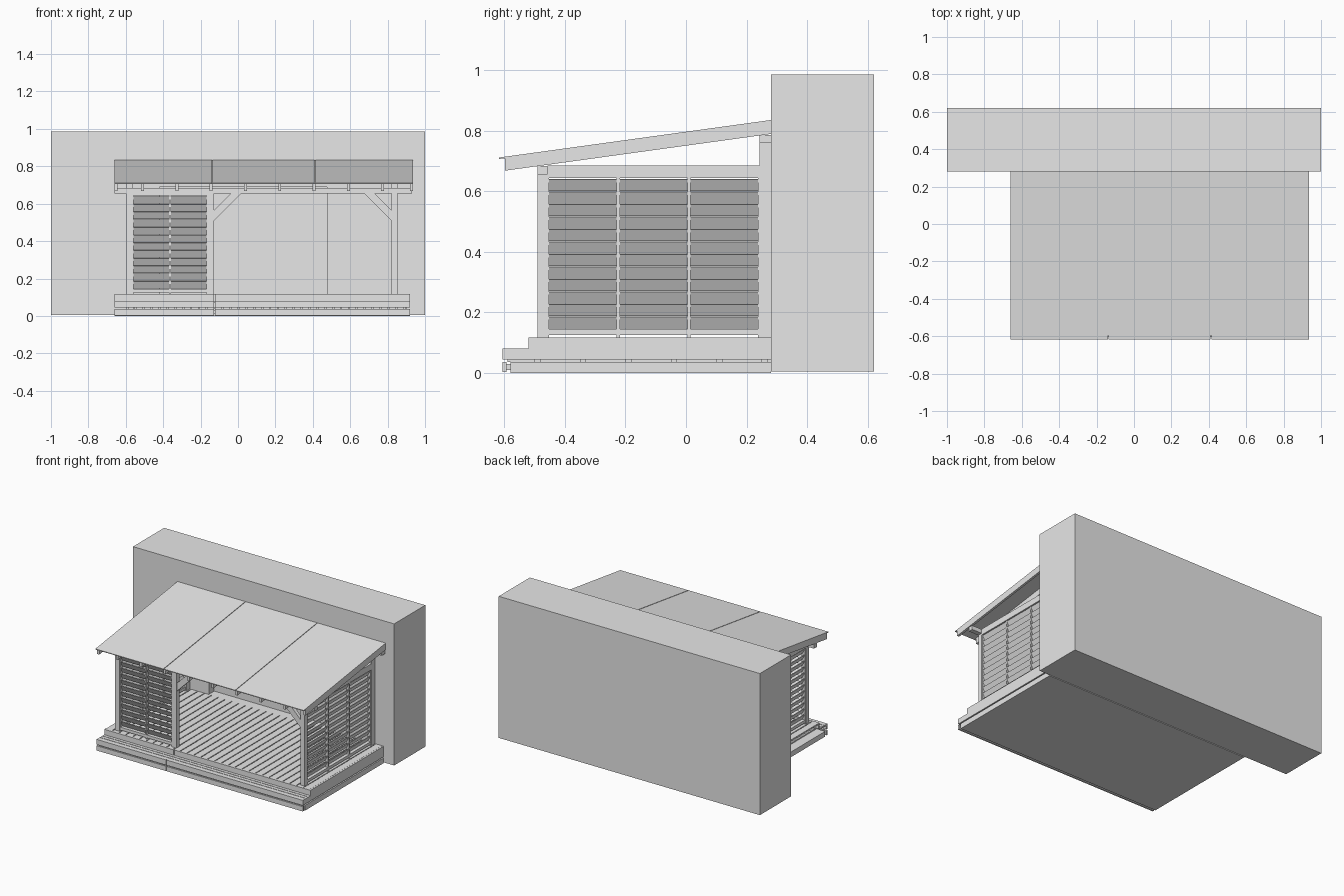
import bpy, bmesh, math
from mathutils import Matrix, Vector

old = bpy.data.objects.get("Cube")
if old:
    bpy.data.objects.remove(old, do_unlink=True)

grey = bpy.data.materials.new("plain_grey")
grey.use_nodes = True
COLOUR = (0.8, 0.8, 0.8, 1)
grey.diffuse_color = COLOUR
grey.node_tree.nodes["Principled BSDF"].inputs["Base Color"].default_value = COLOUR


def finish(name, bm):
    bmesh.ops.recalc_face_normals(bm, faces=bm.faces)
    mesh = bpy.data.meshes.new(name)
    bm.to_mesh(mesh)
    bm.free()
    mesh.materials.append(grey)
    obj = bpy.data.objects.new(name, mesh)
    bpy.context.collection.objects.link(obj)
    return obj


def add_box(bm, x, y, z, tilt=None):
    """Box from ranges, optionally turned about its own centre."""
    centre = Vector([(r[0] + r[1]) / 2 for r in (x, y, z)])
    size = [r[1] - r[0] for r in (x, y, z)]
    m = Matrix.Translation(centre) @ (tilt or Matrix()) @ Matrix.Diagonal((*size, 1))
    bmesh.ops.create_cube(bm, size=1, matrix=m)


def boxes(name, items):
    bm = bmesh.new()
    for item in items:
        add_box(bm, *item)
    return finish(name, bm)


def add_prism(bm, points, axis, lo, hi):
    """Extrude a flat outline along x (points are y, z) or y (points are x, z)."""
    place = (lambda p: (lo, p[0], p[1])) if axis == "x" else (lambda p: (p[0], lo, p[1]))
    face = bm.faces.new([bm.verts.new(place(p)) for p in points])
    out = bmesh.ops.extrude_face_region(bm, geom=[face])
    shift = Vector((hi - lo, 0, 0)) if axis == "x" else Vector((0, hi - lo, 0))
    bmesh.ops.translate(bm, verts=[v for v in out["geom"] if isinstance(v, bmesh.types.BMVert)], vec=shift)


def spread(lo, hi, count, gap):
    step = (hi - lo) / count
    return [(lo + i * step + gap / 2, lo + (i + 1) * step - gap / 2) for i in range(count)]


WALL, LEFT, RIGHT, FRONT = 0.28, -0.66, 0.92, -0.605
FLOOR, STEP = 0.117, 0.08

# House wall with a shallow doorway
boxes("house_wall", [
    ((-1, -0.42), (WALL, 0.62), (0.005, 0.985)),
    ((0.475, 1), (WALL, 0.62), (0.005, 0.985)),
    ((-0.42, 0.475), (WALL, 0.62), (0.69, 0.985)),
    ((-0.42, 0.475), (WALL, 0.62), (0.005, FLOOR)),
    ((-0.42, 0.475), (0.34, 0.62), (FLOOR, 0.69)),
])

# Base slab and its front trim, held off on spacers
boxes("base_slab", [((LEFT, RIGHT), (-0.58, WALL), (0, 0.036))])
boxes("base_trim", [(s, (FRONT, -0.593), (0.003, 0.036)) for s in ((LEFT, -0.128), (-0.124, RIGHT))])
boxes("trim_spacers", [((x0, x1), (-0.593, -0.58), (0.01, 0.03)) for x0, x1 in spread(LEFT, RIGHT, 16, 0.06)])
boxes("step_spacers", [((x0, x1), (-0.59, WALL), (0.036, 0.044)) for x0, x1 in spread(LEFT + 0.05, RIGHT - 0.01, 36, 0.03)])

# Joists, step and deck boards
boxes("joists", [((LEFT + 0.1, RIGHT - 0.02), (y, y + 0.02), (0.036, 0.108))
                 for y in (-0.5, -0.35, -0.2, -0.05, 0.1, 0.25)])
boxes("step_boards", [((LEFT, RIGHT), y, (0.07, STEP)) for y in spread(-0.597, -0.515, 3, 0.004)])
boxes("step_fascia", [(s, (FRONT, -0.595), (0.044, STEP)) for s in ((LEFT, -0.128), (-0.124, RIGHT))]
      + [((RIGHT - 0.012, RIGHT), (-0.595, WALL), (0.044, STEP))])
boxes("deck_boards", [(x, (-0.508, WALL), (0.107, FLOOR)) for x in spread(LEFT, RIGHT - 0.01, 30, 0.006)])
boxes("deck_fascia", [(s, (-0.52, -0.508), (STEP, FLOOR)) for s in ((LEFT, -0.128), (-0.124, RIGHT))]
      + [((RIGHT - 0.012, RIGHT), (-0.508, WALL), (STEP, FLOOR))])

# Posts, beams and rails
P_LEFT, P_MID, P_RIGHT = (-0.6, -0.565), (-0.163, -0.128), (0.82, 0.853)
PF, PB = (-0.49, -0.457), (0.243, WALL)
boxes("front_posts", [(x, PF, (FLOOR, 0.655)) for x in (P_LEFT, P_MID, P_RIGHT)])
boxes("rear_posts", [(x, PB, (FLOOR, 0.76)) for x in (P_LEFT, P_RIGHT)])
boxes("front_beam", [((LEFT, 0.93), PF, (0.655, 0.683))])
boxes("wall_beam", [((LEFT, 0.93), PB, (0.76, 0.786))])
boxes("side_rails", [(x, (PF[1], PB[0]), (0.643, 0.685)) for x in (P_LEFT, P_RIGHT)])

# Corner braces
bm = bmesh.new()
for x, d in ((P_MID[1], 1), (P_RIGHT[0], -1)):
    add_prism(bm, [(x, 0.51), (x + d * 0.145, 0.655), (x + d * 0.09, 0.655), (x, 0.565)],
              "y", PF[0] + 0.004, PF[1] - 0.004)
finish("corner_braces", bm)

# Louvre screens: tilted slats in upright frames
PITCH, ROWS, BOTTOM = 0.0412, 12, 0.146
TILT = math.radians(28)


def screen(name, lo, hi, count, depth, axis, outward):
    mid = sum(depth) / 2
    turn = Matrix.Rotation(TILT * outward, 4, "Y") if axis == "y" else Matrix.Rotation(-TILT * outward, 4, "X")
    thin, frame = (mid - 0.002, mid + 0.002), (mid - 0.012, mid + 0.012)

    def ordered(along, across, z, *rest):
        return (across, along, z, *rest) if axis == "y" else (along, across, z, *rest)

    items = []
    for a, b in spread(lo, hi, count, 0.0):
        for i in range(ROWS):
            z = BOTTOM + i * PITCH
            items.append(ordered((a + 0.004, b - 0.004), thin, (z - 0.001, z + PITCH + 0.001), turn))
        for edge in (a, b - 0.005):
            items.append(ordered((edge, edge + 0.005), frame, (FLOOR, 0.643)))
        items.append(ordered((a, b), frame, (0.125, 0.145)))
    boxes(name, items)


screen("front_screen", P_LEFT[1], P_MID[0], 2, PF, "x", -1)
screen("right_side_screen", PF[1], PB[0], 3, P_LEFT, "y", -1)
screen("left_side_screen", PF[1], PB[0], 3, P_RIGHT, "y", 1)
boxes("front_screen_rail", [((P_LEFT[1], P_MID[0]), PF, (0.643, 0.655))])


# Sloping rafters and roof sheets
def roof_z(y):
    return 0.711 + (y + 0.617) * 0.138


def slope_outline(y0, y1, top, bottom):
    return [(y0, roof_z(y0) - top), (y1, roof_z(y1) - top),
            (y1, roof_z(y1) - bottom), (y0, roof_z(y0) - bottom)]


bm = bmesh.new()
rafters = [LEFT + 0.008, 0.927] + [-0.51 + i * 0.1833 for i in range(8)]
for x in rafters:
    add_prism(bm, slope_outline(-0.597, WALL, 0.005, 0.046), "x", x - 0.008, x + 0.008)
finish("rafters", bm)

bm = bmesh.new()
for x0, x1 in ((LEFT, -0.14), (-0.136, 0.41), (0.414, 0.935)):
    add_prism(bm, slope_outline(-0.617, WALL, 0, 0.005), "x", x0, x1)
finish("roof_sheets", bm)
